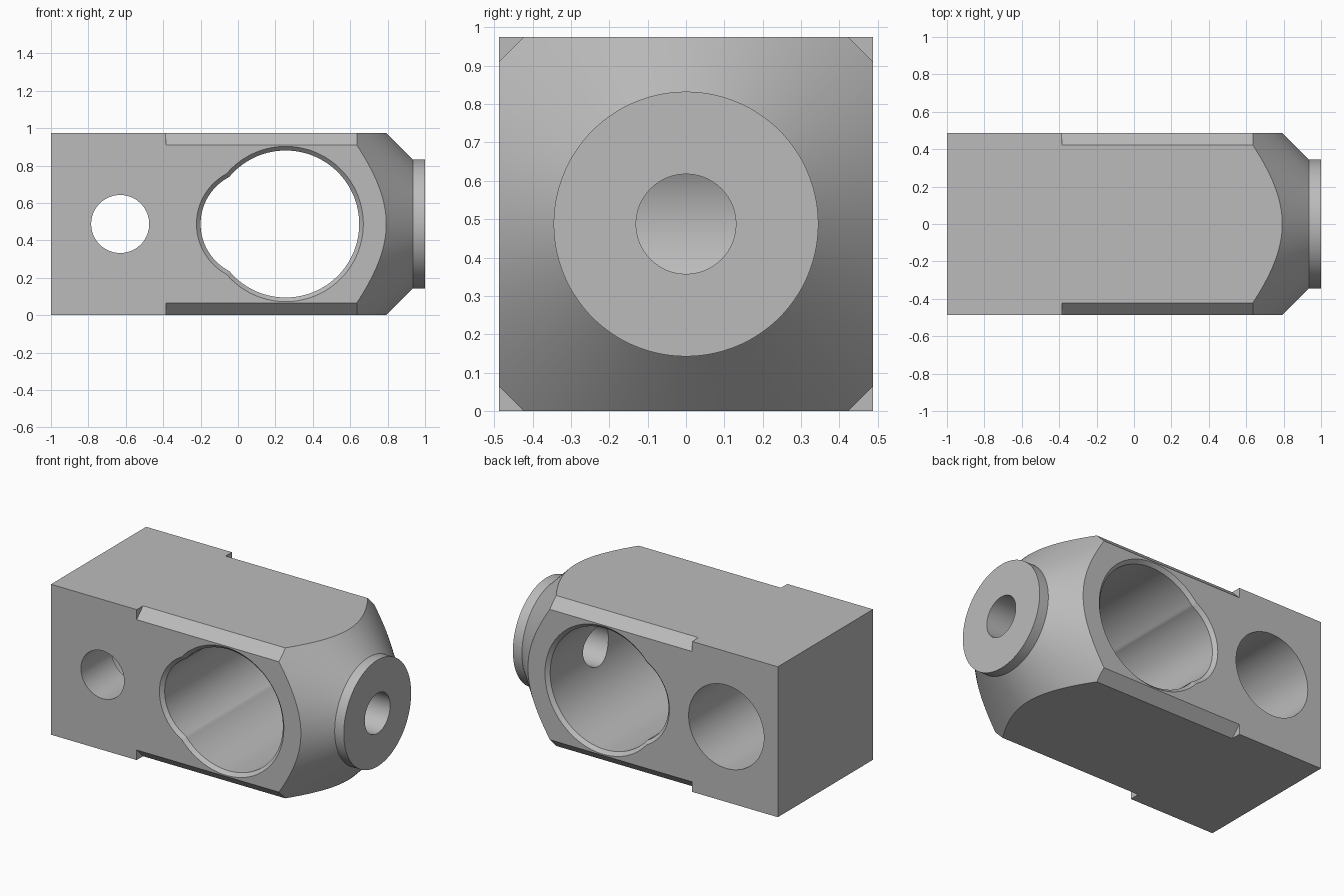
import bpy, bmesh, math
from mathutils import Matrix, Vector

cube = bpy.data.objects.get("Cube")
if cube:
    bpy.data.objects.remove(cube, do_unlink=True)

HALF = 0.4875          # half the square section
CHAMFER = 0.065        # long edge chamfer
RIM = 0.022            # chamfer on the large opening

grey = bpy.data.materials.new("machined grey")
grey.use_nodes = True
colour = (0.5, 0.5, 0.5, 1)
grey.diffuse_color = colour
grey.node_tree.nodes["Principled BSDF"].inputs["Base Color"].default_value = colour


def make_object(name, bm):
    bmesh.ops.recalc_face_normals(bm, faces=bm.faces)
    mesh = bpy.data.meshes.new(name)
    bm.to_mesh(mesh)
    bm.free()
    mesh.materials.append(grey)
    obj = bpy.data.objects.new(name, mesh)
    bpy.context.collection.objects.link(obj)
    return obj


def lathe(name, axis, centre, profile, sides=128):
    """Closed solid turned about the x or y axis; profile is (position, radius)."""
    bm = bmesh.new()
    rings = []
    for pos, radius in profile:
        ring = []
        for i in range(sides):
            a = math.tau * i / sides
            u, v = radius * math.cos(a), radius * math.sin(a)
            point = (pos, u, v) if axis == "x" else (u, pos, v)
            ring.append(bm.verts.new(Vector(point) + Vector(centre)))
        rings.append(ring)
    for a, b in zip(rings, rings[1:]):
        for i in range(sides):
            j = (i + 1) % sides
            bm.faces.new((a[i], a[j], b[j], b[i]))
    bm.faces.new(rings[0])
    bm.faces.new(rings[-1])
    return make_object(name, bm)


def combine(target, tool, operation="DIFFERENCE"):
    mod = target.modifiers.new(tool.name, "BOOLEAN")
    mod.operation = operation
    mod.solver = "EXACT"
    mod.object = tool
    bpy.context.view_layer.objects.active = target
    bpy.ops.object.modifier_apply(modifier=mod.name)
    bpy.data.objects.remove(tool, do_unlink=True)


# Square bar, longer than needed so the turned nose trims it
bm = bmesh.new()
bmesh.ops.create_cube(bm, size=1, matrix=Matrix.Translation((0.05, 0, HALF))
                      @ Matrix.Diagonal((2.1, 2 * HALF, 2 * HALF, 1)))
body = make_object("bored_block", bm)

# Chamfers along the four long edges
for side in (-1, 1):
    for height in (0, 2 * HALF):
        combine(body, lathe("edge_cutter", "x", (0, side * HALF, height),
                            [(-0.385, CHAMFER), (1.2, CHAMFER)], 4))

# Conical nose with a short round collar
combine(body, lathe("nose_envelope", "x", (0, 0, HALF),
                    [(-1.2, 0.8), (0.48, 0.8), (0.935, 0.345), (1, 0.345)]),
        "INTERSECT")

# Large two-lobed opening with chamfered rims
for x, r in ((0.255, 0.393), (0.083, 0.283)):
    wide = r + 2 * RIM
    combine(body, lathe("opening_cutter", "y", (x, 0, HALF),
                        [(-HALF - RIM, wide), (-HALF + RIM, r),
                         (HALF - RIM, r), (HALF + RIM, wide)]))

# Small stepped cross hole, wider from the back
combine(body, lathe("cross_hole_cutter", "y", (-0.63, 0, HALF),
                    [(-0.6, 0.155), (-0.175, 0.155), (-0.175, 0.27), (0.6, 0.27)]))

# Axial bore from the collar into the large opening
combine(body, lathe("axial_bore_cutter", "x", (0, 0, HALF),
                    [(0.3, 0.13), (1.1, 0.13)]))

bpy.ops.object.select_all(action="DESELECT")
body.select_set(True)
bpy.context.view_layer.objects.active = body
bpy.ops.object.shade_smooth_by_angle(angle=math.radians(30))
